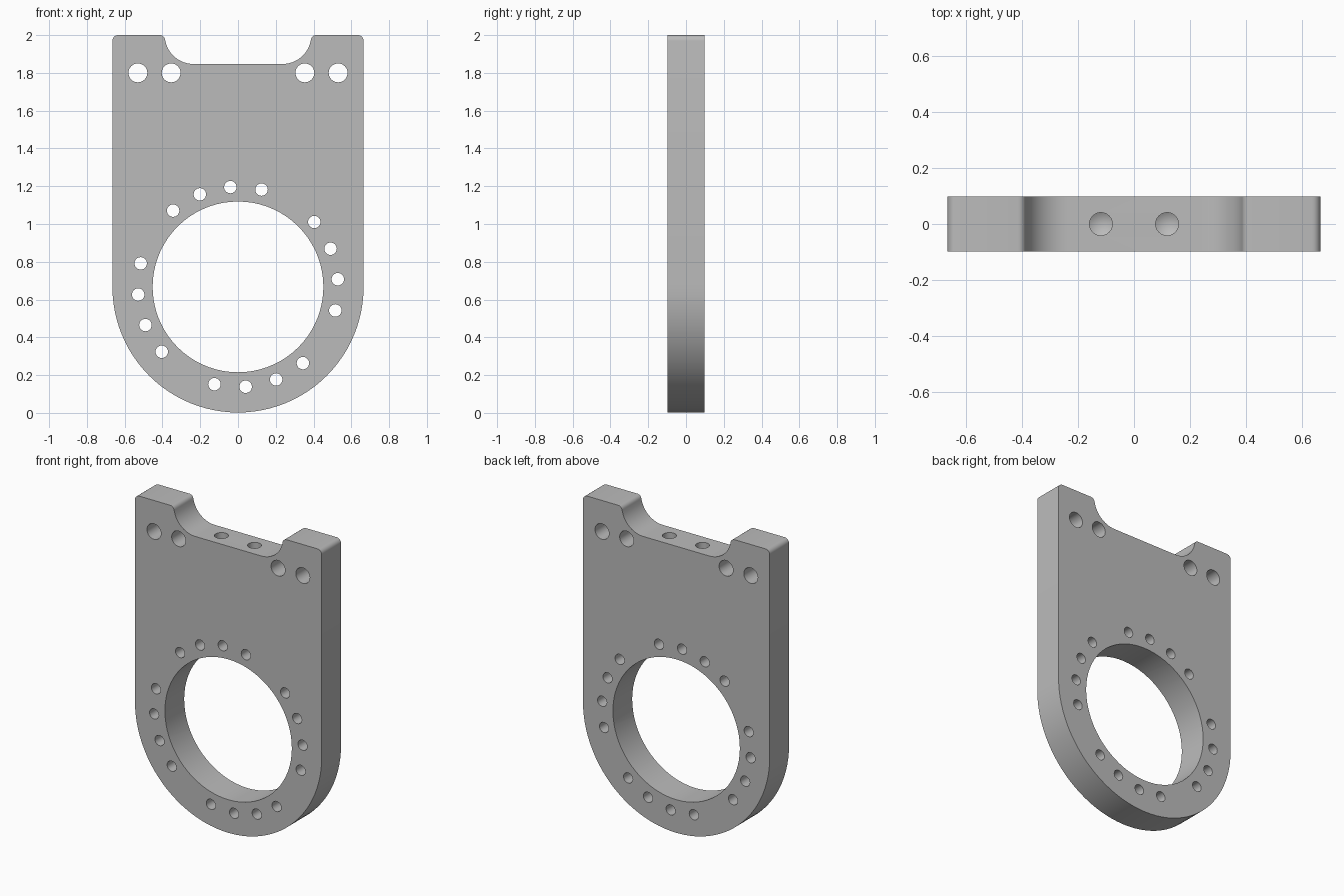
import bpy, bmesh
from math import cos, sin, radians, pi
from mathutils import Matrix, Vector

if "Cube" in bpy.data.objects:
    bpy.data.objects.remove(bpy.data.objects["Cube"], do_unlink=True)

HALF_W, HALF_T, TOP = 0.665, 0.098, 2.0
BORE_Z = 0.667

grey = bpy.data.materials.new("plain grey")
grey.use_nodes = True
grey.diffuse_color = (0.5, 0.5, 0.5, 1)
grey.node_tree.nodes["Principled BSDF"].inputs["Base Color"].default_value = (0.5, 0.5, 0.5, 1)


def arc(cx, cz, r, start, end, steps):
    """Points of an arc in the x-z plane, angles in degrees."""
    angles = [radians(start + (end - start) * i / steps) for i in range(steps + 1)]
    return [(cx + r * cos(a), cz + r * sin(a)) for a in angles]


def make_object(name, bm):
    bmesh.ops.recalc_face_normals(bm, faces=bm.faces)
    mesh = bpy.data.meshes.new(name)
    bm.to_mesh(mesh)
    bm.free()
    mesh.materials.append(grey)
    obj = bpy.data.objects.new(name, mesh)
    bpy.context.collection.objects.link(obj)
    return obj


def add_cylinder(bm, centre, r, depth, segments, tip=None, across=True):
    """Cylinder along y, or a vertical cone frustum when not across."""
    turn = Matrix.Rotation(pi / 2, 4, "X") if across else Matrix()
    bmesh.ops.create_cone(bm, cap_ends=True, segments=segments,
                          radius1=r if tip is None else tip, radius2=r, depth=depth,
                          matrix=Matrix.Translation(Vector(centre)) @ turn)


# Plate outline: right half from the bottom to the notch floor, then mirrored
half = arc(0, BORE_Z, HALF_W, -90, 0, 24)
half += arc(HALF_W - 0.03, TOP - 0.03, 0.03, 0, 90, 6)
half += arc(0.414, TOP - 0.028, 0.028, 90, 175, 6)
half += arc(0.235, TOP, 0.153, -11, -90, 12)
outline = half + [(-x, z) for x, z in reversed(half[1:])]

bm = bmesh.new()
face = bm.faces.new([bm.verts.new((x, -HALF_T, z)) for x, z in outline])
side = bmesh.ops.extrude_face_region(bm, geom=[face])
bmesh.ops.translate(bm, vec=(0, 2 * HALF_T, 0),
                    verts=[v for v in side["geom"] if isinstance(v, bmesh.types.BMVert)])
plate = make_object("mounting_plate", bm)

# Cutters: main bore, bolt circle in four groups of four, upper mounting holes
bm = bmesh.new()
add_cylinder(bm, (0, 0, BORE_Z), 0.452, 0.5, 72)
for group in range(4):
    for i in range(4):
        a = radians(76.4 + 90 * group + 18 * i)
        add_cylinder(bm, (0.53 * cos(a), 0, BORE_Z + 0.53 * sin(a)), 0.033, 0.5, 24)
for s in (-1, 1):
    for x in (0.354, 0.53):
        add_cylinder(bm, (s * x, 0, 1.8), 0.05, 0.5, 32)
through_holes = make_object("through_hole_cutter", bm)

# Cutters: two blind holes in the notch floor, with drill-point bottoms
bm = bmesh.new()
for s in (-1, 1):
    rings = []
    for z in (1.6, 1.95):
        rings.append([bm.verts.new((s * 0.118 + x, y, z)) for x, y in arc(0, 0, 0.041, 0, 345, 23)])
    point = bm.verts.new((s * 0.118, 0, 1.576))
    bm.faces.new(rings[1])
    for i in range(24):
        j = (i + 1) % 24
        bm.faces.new((rings[0][i], rings[0][j], rings[1][j], rings[1][i]))
        bm.faces.new((point, rings[0][j], rings[0][i]))
blind_holes = make_object("blind_hole_cutter", bm)

# Cut the holes and remove the cutters
bpy.context.view_layer.objects.active = plate
for cutter in (through_holes, blind_holes):
    cutter.hide_render = True
    mod = plate.modifiers.new("cut", "BOOLEAN")
    mod.operation, mod.solver, mod.object = "DIFFERENCE", "EXACT", cutter
    bpy.ops.object.modifier_apply(modifier=mod.name)
    bpy.data.objects.remove(cutter, do_unlink=True)

# Smooth the round walls, keep the rims sharp
bpy.ops.object.select_all(action="DESELECT")
plate.select_set(True)
bpy.ops.object.shade_smooth_by_angle(angle=radians(30))
